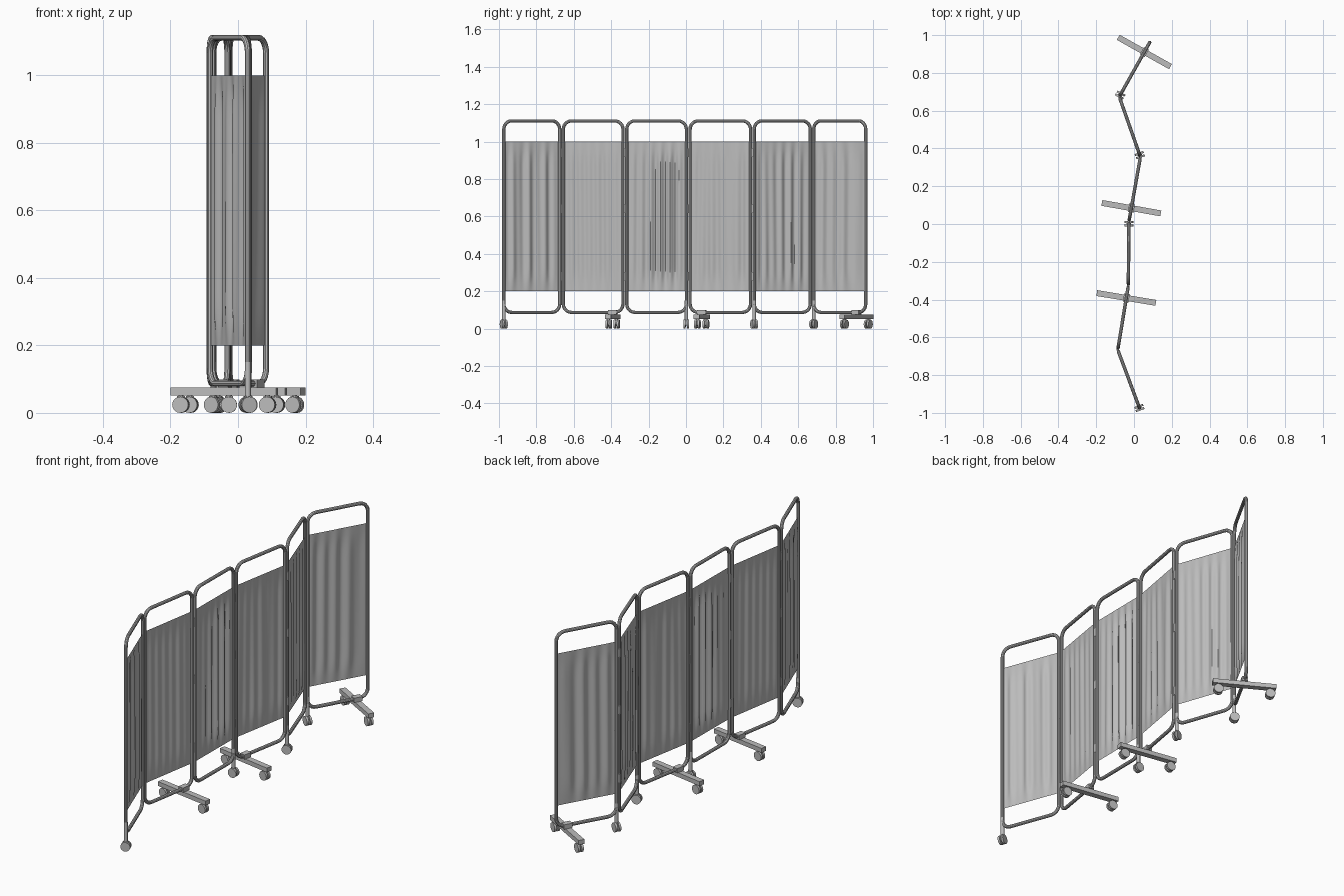
import bpy, bmesh, math, random
from mathutils import Matrix, Vector

random.seed(4)
cube = bpy.data.objects.get("Cube")
if cube:
    bpy.data.objects.remove(cube, do_unlink=True)


def material(name, value):
    m = bpy.data.materials.new(name)
    m.use_nodes = True
    m.diffuse_color = (value, value, value, 1)
    m.node_tree.nodes["Principled BSDF"].inputs["Base Color"].default_value = (value, value, value, 1)
    return m


METAL = material("grey metal", 0.5)
CLOTH = material("grey cloth", 0.5)

TUBE = 0.009
BOTTOM, TOP = 0.087, 1.111
CORNER = 0.045

# Zigzag line of the screen, seen from above
JOINTS = [Vector(p) for p in (
    (0.029, -0.974), (-0.086, -0.666), (-0.030, -0.327), (-0.027, 0.012),
    (0.034, 0.355), (-0.078, 0.674), (0.083, 0.961))]
BARS = {1: 0.81, 3: 0.21, 5: 0.825}          # panel: position of foot along it
LEGS = {0: 0, 2: 1, 4: 0, 5: 0}              # panel: end with a single caster


def finish(name, bm, matrix, mat, smooth=True):
    mesh = bpy.data.meshes.new(name)
    bm.to_mesh(mesh)
    bm.free()
    mesh.materials.append(mat)
    for f in mesh.polygons:
        f.use_smooth = smooth
    if smooth:
        mesh.set_sharp_from_angle(angle=math.radians(35))
    ob = bpy.data.objects.new(name, mesh)
    ob.matrix_world = matrix
    bpy.context.collection.objects.link(ob)
    return ob


def add_box(bm, center, size):
    bmesh.ops.create_cube(bm, size=1, matrix=Matrix.Translation(center) @ Matrix.Diagonal((*size, 1)))


def add_cylinder(bm, center, radius, depth, along_x=False, sides=16):
    turn = Matrix.Rotation(math.pi / 2, 4, 'Y') if along_x else Matrix.Identity(4)
    bmesh.ops.create_cone(bm, cap_ends=True, segments=sides, radius1=radius, radius2=radius,
                          depth=depth, matrix=Matrix.Translation(center) @ turn)


def add_caster(bm, x, y):
    # Twin wheels on a short axle under a small hood
    for side in (-1, 1):
        add_cylinder(bm, (x + side * 0.009, y, 0.024), 0.024, 0.011, True, 20)
    add_cylinder(bm, (x, y, 0.024), 0.008, 0.02, True, 12)
    add_box(bm, (x, y, 0.038), (0.008, 0.024, 0.024))
    add_cylinder(bm, (x, y, 0.052), 0.007, 0.014, sides=12)


def frame(name, length, matrix):
    # Closed tube loop with rounded corners
    points = []
    for cx, cz, start in ((length - CORNER, TOP - CORNER, 0), (CORNER, TOP - CORNER, 90),
                          (CORNER, BOTTOM + CORNER, 180), (length - CORNER, BOTTOM + CORNER, 270)):
        for k in range(7):
            a = math.radians(start + 15 * k)
            points.append((cx + CORNER * math.cos(a), 0, cz + CORNER * math.sin(a)))
    curve = bpy.data.curves.new(name, 'CURVE')
    curve.dimensions = '3D'
    curve.bevel_depth = TUBE
    curve.bevel_resolution = 3
    spline = curve.splines.new('POLY')
    spline.points.add(len(points) - 1)
    for p, co in zip(spline.points, points):
        p.co = (*co, 1)
    spline.use_cyclic_u = True
    temp = bpy.data.objects.new(name, curve)
    bpy.context.collection.objects.link(temp)
    bpy.context.view_layer.update()
    deps = bpy.context.evaluated_depsgraph_get()
    bm = bmesh.new()
    tube = bpy.data.meshes.new_from_object(temp.evaluated_get(deps))
    bm.from_mesh(tube)
    bpy.data.objects.remove(temp, do_unlink=True)
    bpy.data.meshes.remove(tube)
    finish(name, bm, matrix, METAL)


def curtain(name, length, matrix):
    # Thin sheet with soft vertical folds that fade at every edge
    bm = bmesh.new()
    bmesh.ops.create_grid(bm, x_segments=48, y_segments=20, size=0.5)
    waves = [(random.uniform(3, 7), random.uniform(0, 6), random.uniform(-1, 1)) for _ in range(3)]
    for v in bm.verts:
        u, w = v.co.x + 0.5, v.co.y + 0.5
        fade = min(1, 7 * u, 7 * (1 - u)) * min(1, 8 * w, 8 * (1 - w))
        fold = sum(math.sin(math.tau * n * u + ph + lean * w) for n, ph, lean in waves)
        v.co = (u * length, 0.0035 * fade * fold, 0.2 + 0.8 * w)
    finish(name, bm, matrix, CLOTH)


last = len(JOINTS) - 2
for i, (a, b) in enumerate(zip(JOINTS, JOINTS[1:])):
    along = (b - a).normalized()
    full = (b - a).length
    start = 0 if i == 0 else 0.010
    end = full if i == last else full - 0.010
    length = end - start
    origin = a + along * start
    matrix = Matrix.Translation((origin.x, origin.y, 0)) @ Matrix.Rotation(
        math.atan2(along.y, along.x), 4, 'Z')
    label = f"_{i + 1}"
    frame("panel_frame" + label, length, matrix)
    curtain("curtain" + label, length, matrix)

    # Crosswise foot clamped to the lower rail, caster near each end
    if i in BARS:
        x = BARS[i] * full - start
        bm = bmesh.new()
        add_box(bm, (x, 0, 0.0635), (0.031, 0.317, 0.023))
        add_box(bm, (x, 0, 0.087), (0.045, 0.03, 0.024))
        finish("foot_bar" + label, bm, matrix, METAL, False)
        bm = bmesh.new()
        for y in (-0.13, 0.13):
            add_caster(bm, x, y)
        finish("foot_casters" + label, bm, matrix, METAL)

    # Upright carried down to a single caster
    if i in LEGS:
        x = LEGS[i] * length
        bm = bmesh.new()
        add_cylinder(bm, (x, 0, 0.1), TUBE, 0.1)
        add_caster(bm, x, 0)
        finish("leg_caster" + label, bm, matrix, METAL)

    # Hinges between neighbouring uprights
    if i < last:
        bm = bmesh.new()
        for z in (0.28, 0.64, 0.94):
            add_cylinder(bm, (length + 0.01, 0, z), 0.007, 0.045, sides=12)
        finish("hinges" + label, bm, matrix, METAL)
